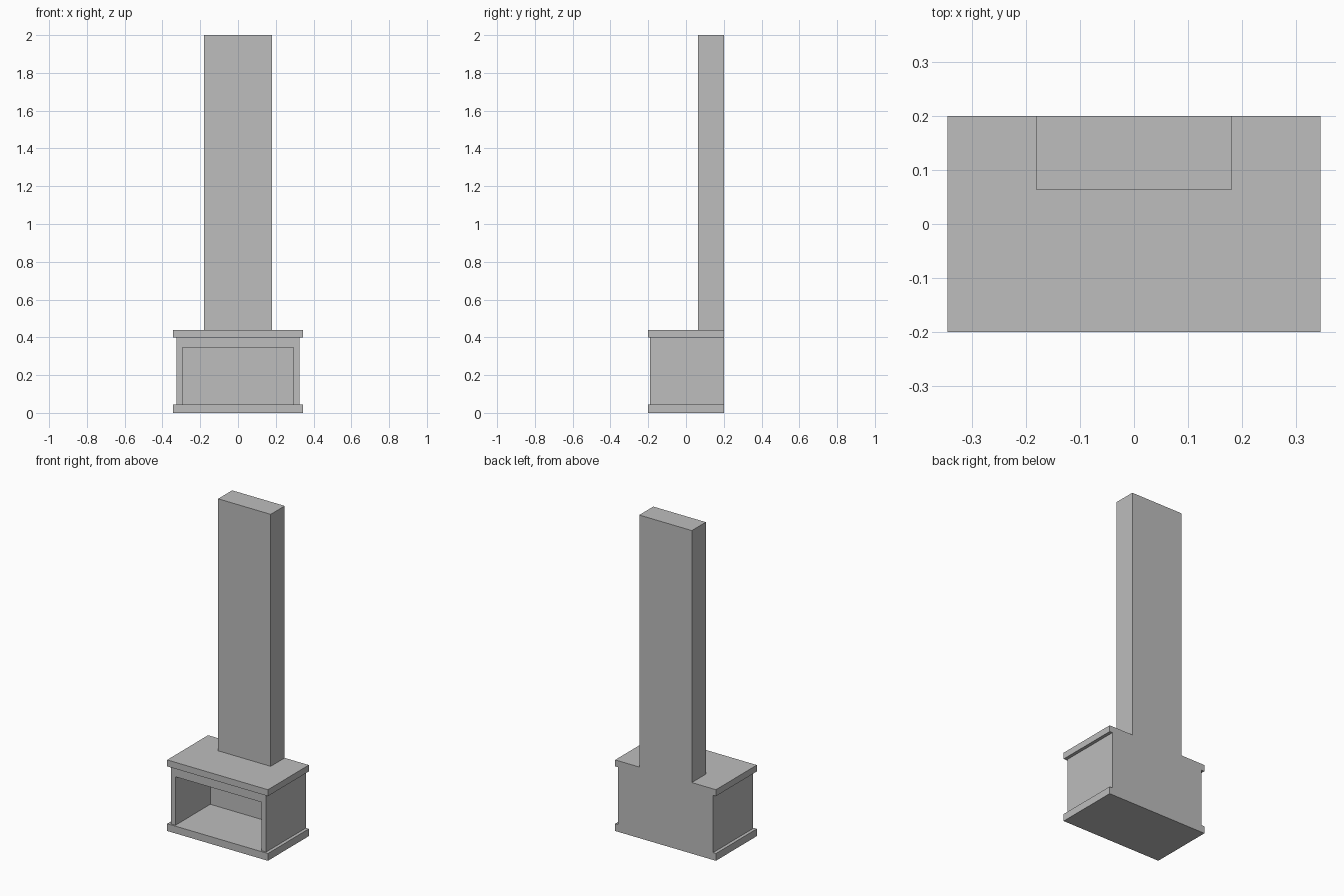
import bpy

default_cube = bpy.data.objects.get("Cube")
if default_cube:
    bpy.data.objects.remove(default_cube, do_unlink=True)

stone = bpy.data.materials.new("grey stone")
stone.use_nodes = True
grey = (0.51, 0.51, 0.51, 1)
stone.diffuse_color = grey
stone.node_tree.nodes["Principled BSDF"].inputs["Base Color"].default_value = grey

BACK = 0.2


def box(name, half_width, front, bottom, top, back=BACK):
    """Box centred on x, given by its front, back, bottom and top planes."""
    bpy.ops.mesh.primitive_cube_add(size=1)
    obj = bpy.context.object
    obj.name = obj.data.name = name
    for v in obj.data.vertices:
        v.co = (v.co.x * 2 * half_width,
                back if v.co.y > 0 else front,
                top if v.co.z > 0 else bottom)
    obj.data.materials.append(stone)
    return obj


# Stacked masonry, all flush at the back
box("hearth_slab", 0.345, -0.2, 0, 0.045)
firebox = box("firebox", 0.325, -0.19, 0.045, 0.4)
box("mantel_slab", 0.345, -0.2, 0.4, 0.44)
box("chimney", 0.18, 0.063, 0.44, 2)

# Fire opening, cut down to the hearth
cutter = box("opening_cutter", 0.295, -0.3, 0, 0.345, back=0.15)
cutter.hide_render = True
cut = firebox.modifiers.new("opening", "BOOLEAN")
cut.operation = "DIFFERENCE"
cut.solver = "EXACT"
cut.object = cutter
bpy.context.view_layer.objects.active = firebox
bpy.ops.object.modifier_apply(modifier=cut.name)
bpy.data.objects.remove(cutter, do_unlink=True)
